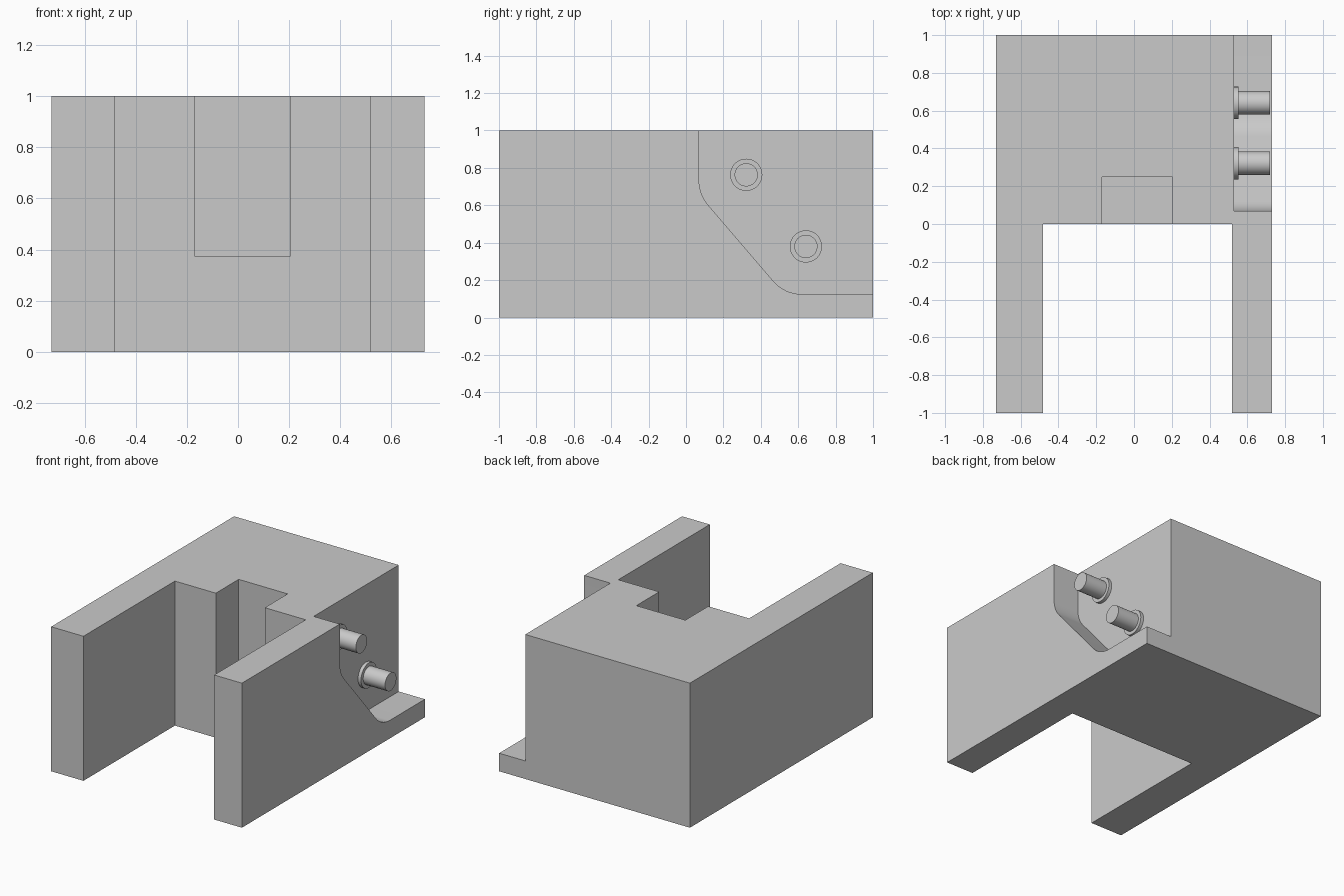
import bpy, bmesh
from math import radians, sin, tan
from mathutils import Vector, Matrix

cube = bpy.data.objects.get("Cube")
if cube:
    bpy.data.objects.remove(cube, do_unlink=True)

grey = bpy.data.materials.new("plain grey")
grey.use_nodes = True
grey.diffuse_color = (0.59, 0.59, 0.59, 1)
grey.node_tree.nodes["Principled BSDF"].inputs["Base Color"].default_value = grey.diffuse_color


def new_object(name, bm):
    bmesh.ops.recalc_face_normals(bm, faces=bm.faces)
    mesh = bpy.data.meshes.new(name)
    bm.to_mesh(mesh)
    bm.free()
    mesh.materials.append(grey)
    ob = bpy.data.objects.new(name, mesh)
    bpy.context.collection.objects.link(ob)
    return ob


def prism(name, points, shift):
    """Extrude a closed outline along a vector."""
    bm = bmesh.new()
    face = bm.faces.new([bm.verts.new(p) for p in points])
    out = bmesh.ops.extrude_face_region(bm, geom=[face])
    moved = [v for v in out["geom"] if isinstance(v, bmesh.types.BMVert)]
    bmesh.ops.translate(bm, verts=moved, vec=shift)
    # The extrusion keeps the first face, so the solid is closed
    return new_object(name, bm)


def fillet(before, corner, after, radius, steps=10):
    """Points of a round joining two straight edges."""
    a, b = (before - corner).normalized(), (after - corner).normalized()
    half = a.angle(b) / 2
    centre = corner + (a + b).normalized() * (radius / sin(half))
    start = corner + a * (radius / tan(half)) - centre
    end = corner + b * (radius / tan(half)) - centre
    return [centre + start.lerp(end, i / steps).normalized() * radius
            for i in range(steps + 1)]


def cut(target, cutter):
    cutter.hide_render = True
    mod = target.modifiers.new(cutter.name, "BOOLEAN")
    mod.operation = "DIFFERENCE"
    mod.solver = "EXACT"
    mod.object = cutter


# U-shaped block with two arms reaching forward
outline = [(-.73, -1), (-.483, -1), (-.483, 0), (.518, 0),
           (.518, -1), (.73, -1), (.73, 1), (-.73, 1)]
body = prism("body", [(x, y, 0) for x, y in outline], (0, 0, 1))

# Open pocket in the middle of the inner wall
pocket = [(-.17, -.2), (.205, -.2), (.205, .25), (-.17, .25)]
cut(body, prism("pocket_cutter", [(x, y, .375) for x, y in pocket], (0, 0, 1)))

# Side recess with two rounded corners, leaving a low ledge
top, upper, lower, back = [Vector(p) for p in
                           ((.07, 1.2), (.07, .658), (.527, .125), (1.2, .125))]
recess = [top, *fillet(top, upper, lower, .2), *fillet(upper, lower, back, .2),
          back, Vector((1.2, 1.2))]
cut(body, prism("recess_cutter", [(.53, y, z) for y, z in recess], (.5, 0, 0)))

# Apply the cuts and remove the helpers
depsgraph = bpy.context.evaluated_depsgraph_get()
body.data = bpy.data.meshes.new_from_object(body.evaluated_get(depsgraph))
cutters = [m.object for m in body.modifiers]
body.modifiers.clear()
for cutter in cutters:
    bpy.data.objects.remove(cutter, do_unlink=True)


def pin(name, y, z):
    """Collared round peg, turned from a half profile along x."""
    bm = bmesh.new()
    profile = [(.53, 0), (.53, .086), (.553, .086), (.553, .062), (.72, .062), (.72, 0)]
    verts = [bm.verts.new((x, 0, r)) for x, r in profile]
    edges = [bm.edges.new(pair) for pair in zip(verts, verts[1:])]
    bmesh.ops.spin(bm, geom=verts + edges, cent=(0, 0, 0), axis=(1, 0, 0),
                   angle=radians(360), steps=48, use_merge=True)
    bmesh.ops.remove_doubles(bm, verts=bm.verts, dist=.0005)
    bmesh.ops.transform(bm, matrix=Matrix.Translation((0, y, z)), verts=bm.verts)
    return new_object(name, bm)


# Two pegs on the recess wall
pins = [pin("upper_pin", .322, .763), pin("lower_pin", .641, .38)]

bpy.ops.object.select_all(action="DESELECT")
for ob in [body, *pins]:
    ob.select_set(True)
bpy.context.view_layer.objects.active = body
bpy.ops.object.shade_smooth_by_angle(angle=radians(30))
